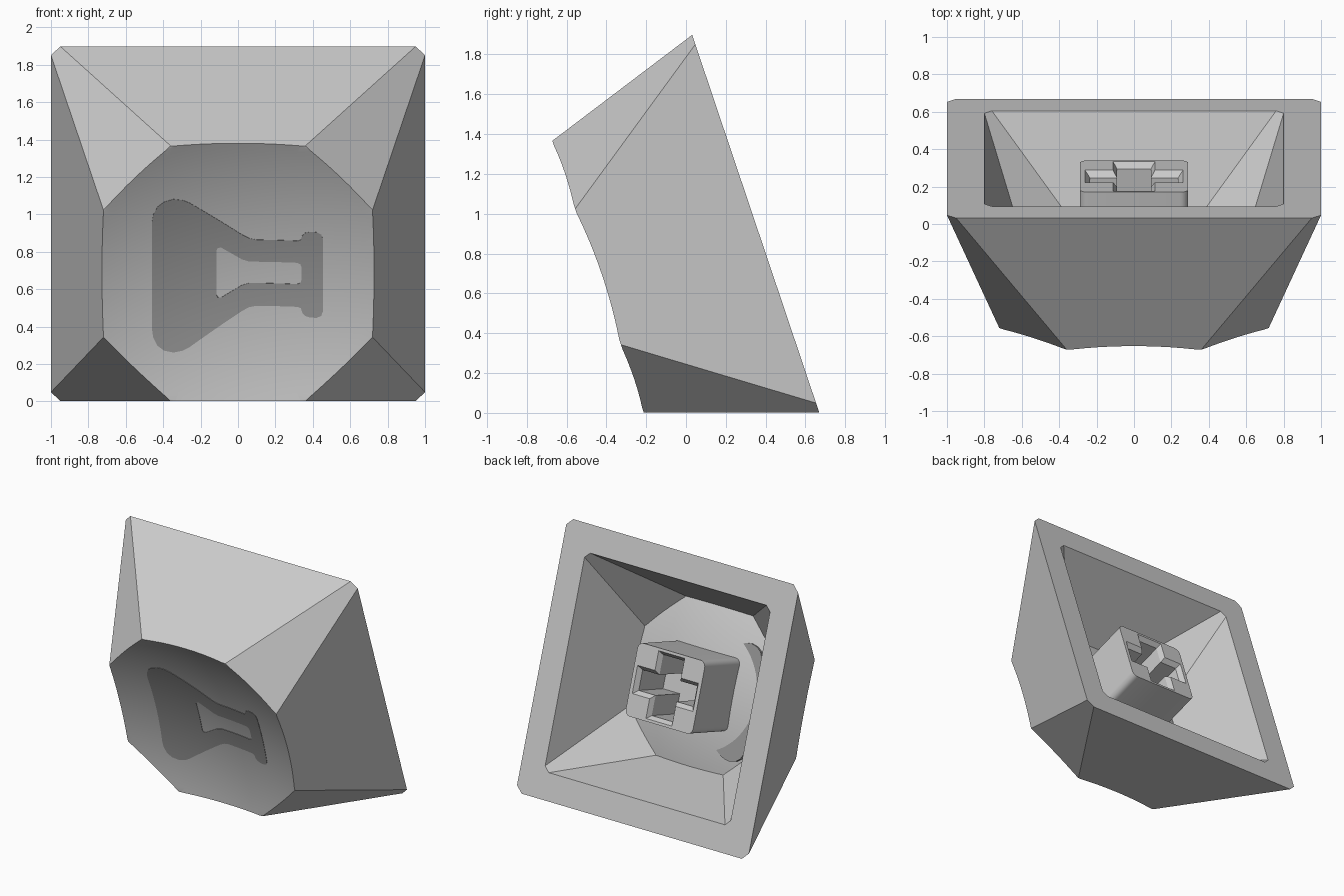
import bpy, bmesh, math
from mathutils import Matrix

if "Cube" in bpy.data.objects:
    bpy.data.objects.remove(bpy.data.objects["Cube"])


def material(name, value):
    m = bpy.data.materials.new(name)
    m.diffuse_color = (value, value, value, 1)
    m.use_nodes = True
    m.node_tree.nodes["Principled BSDF"].inputs["Base Color"].default_value = m.diffuse_color
    return m


GREY = material("light grey", 0.6)
DARK = material("dark grey", 0.33)

# Local frame: x across, y up along the open rim, z from the rim towards the dish.
# The whole cap leans on one rim edge and one dish edge.
TILT = Matrix(((1, 0, 0, 0),
               (0, -0.319, -0.948, 0.35),
               (0, 0.948, -0.319, 0.95),
               (0, 0, 0, 1)))


def loft(name, rings, mat):
    """Closed solid through rings of (outline, height) with equal point counts."""
    bm = bmesh.new()
    loops = [[bm.verts.new((x, y, z)) for x, y in pts] for pts, z in rings]
    for a, b in zip(loops, loops[1:]):
        for i in range(len(a)):
            j = (i + 1) % len(a)
            bm.faces.new((a[i], a[j], b[j], b[i]))
    bm.faces.new(loops[0][::-1])
    bm.faces.new(loops[-1])
    bmesh.ops.recalc_face_normals(bm, faces=bm.faces)
    me = bpy.data.meshes.new(name)
    bm.to_mesh(me)
    bm.free()
    me.materials.append(mat)
    ob = bpy.data.objects.new(name, me)
    bpy.context.collection.objects.link(ob)
    return ob


def cut(ob, cutter):
    """Subtract the cutter and throw it away."""
    mod = ob.modifiers.new("cut", 'BOOLEAN')
    mod.operation = 'DIFFERENCE'
    mod.solver = 'EXACT'
    mod.object = cutter
    dg = bpy.context.evaluated_depsgraph_get()
    me = bpy.data.meshes.new_from_object(ob.evaluated_get(dg))
    ob.modifiers.clear()
    ob.data = me
    bpy.data.objects.remove(cutter)


def octagon(a, b):
    """Square of half size a whose sides have half length b."""
    return [(a, -b), (a, b), (b, a), (-b, a), (-a, b), (-a, -b), (-b, -a), (b, -a)]


def circle(r, n=72):
    return [(r * math.cos(2 * math.pi * i / n), r * math.sin(2 * math.pi * i / n))
            for i in range(n)]


def dish(centre, radius=2.46, reach=1.15, steps=20):
    """Ball-shaped cutter whose lowest point is at the given height."""
    rings = []
    for i in range(steps + 1):
        r = max(0.01, reach * i / steps)
        rings.append((circle(r), centre + radius - math.sqrt(radius**2 - r**2)))
    rings.append((circle(reach), 1.6))
    return loft("dish_cutter", rings, GREY)


def mirrored(pts, y0):
    """Outline closed by mirroring the upper half about y = y0."""
    return [(x, y0 + y) for x, y in pts] + [(x, y0 - y) for x, y in reversed(pts)]


def rounded_rect(w, h, r, n=6):
    pts = []
    for k, (sx, sy) in enumerate(((1, 1), (-1, 1), (-1, -1), (1, -1))):
        for i in range(n + 1):
            t = math.pi / 2 * (k + i / n)
            pts.append((sx * (w - r) + r * math.cos(t), sy * (h - r) + r * math.sin(t)))
    return pts


def cross(lx, ly, wx, wy):
    """Plus outline: arm reaches lx, ly and arm half widths wx (upright), wy (level)."""
    return [(lx, -wy), (lx, wy), (wx, wy), (wx, ly), (-wx, ly), (-wx, wy),
            (-lx, wy), (-lx, -wy), (-wx, -wy), (-wx, -ly), (wx, -ly), (wx, -wy)]


# Outer shell with dished face; the loft runs past the dish corners only to their plane
shell = loft("cap_shell", [(octagon(1, 0.95), 0), (octagon(0.72, 0.36), 0.835)], GREY)
cut(shell, dish(0.703))

# Hollow inside, its floor bulging in step with the dish
cavity = loft("cavity_cutter", [(octagon(0.8, 0.76), -0.1), (octagon(0.8, 0.76), 0),
                                (octagon(0.58, 0.29), 0.61)], GREY)
cut(cavity, dish(0.525))
cut(shell, cavity)

# Mounting stem with cross-shaped socket and bevelled lip
stem_outline = rounded_rect(0.29, 0.267, 0.045)
stem = loft("stem", [(stem_outline, 0.1), (stem_outline, 0.58)], GREY)
lip, slot = cross(0.262, 0.247, 0.112, 0.103), cross(0.235, 0.222, 0.09, 0.075)
cut(stem, loft("socket_cutter", [(lip, 0.05), (lip, 0.1), (slot, 0.135), (slot, 0.45)], GREY))

# Flask-shaped inlay following the dish, with an open window
V0 = -0.036
flask_half = [(-0.46, 0.30), (-0.453, 0.345), (-0.43, 0.39), (-0.395, 0.417), (-0.345, 0.43),
              (-0.295, 0.422), (-0.26, 0.405), (0.02, 0.215), (0.06, 0.193), (0.10, 0.185),
              (0.32, 0.185), (0.336, 0.192), (0.343, 0.215), (0.358, 0.233), (0.385, 0.24),
              (0.42, 0.24), (0.445, 0.228), (0.455, 0.2)]
window_half = [(-0.115, 0.125), (-0.108, 0.139), (-0.09, 0.14), (0.02, 0.073), (0.06, 0.06),
               (0.315, 0.06), (0.333, 0.053), (0.34, 0.035)]
flask, window = mirrored(flask_half, V0), mirrored(window_half, V0)
inlay = loft("flask_inlay", [(flask, 0.57), (flask, 1.0)], DARK)
cut(inlay, loft("window_cutter", [(window, 0.4), (window, 1.2)], DARK))
cut(inlay, dish(0.706))
inlay.data.materials.clear()
inlay.data.materials.append(DARK)
for p in inlay.data.polygons:
    p.material_index = 0

# Lean every part into place and smooth the curved surfaces
for ob in (shell, stem, inlay):
    ob.data.transform(TILT)
    bpy.ops.object.select_all(action='DESELECT')
    ob.select_set(True)
    bpy.context.view_layer.objects.active = ob
    bpy.ops.object.shade_smooth_by_angle(angle=math.radians(20))
